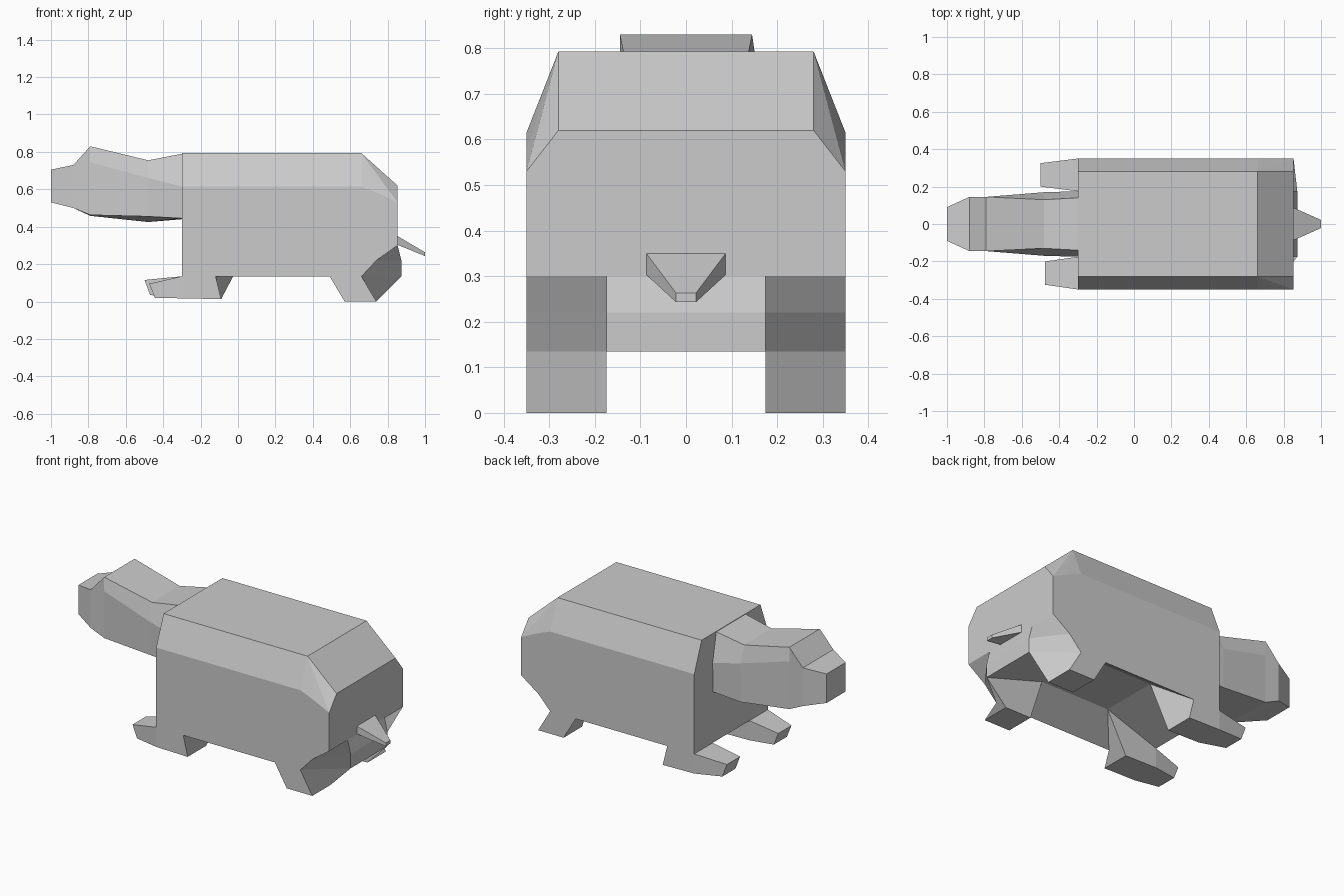
import bpy, bmesh

if "Cube" in bpy.data.objects:
    bpy.data.objects.remove(bpy.data.objects["Cube"])


def finish(bm, name):
    bmesh.ops.remove_doubles(bm, verts=bm.verts, dist=0.0005)
    bmesh.ops.recalc_face_normals(bm, faces=bm.faces)
    me = bpy.data.meshes.new(name)
    bm.to_mesh(me)
    bm.free()
    ob = bpy.data.objects.new(name, me)
    bpy.context.collection.objects.link(ob)
    return ob


def loft(bm, rings, cap_start=True, cap_end=True, closed=True):
    loops = [[bm.verts.new(p) for p in r] for r in rings]
    for a, b in zip(loops, loops[1:]):
        n = len(a)
        for i in range(n if closed else n - 1):
            j = (i + 1) % n
            bm.faces.new((a[i], a[j], b[j], b[i]))
    if cap_start:
        bm.faces.new(loops[0])
    if cap_end:
        bm.faces.new(loops[-1])


def mirrored_ring(half):
    return half + [(x, -y, z) for x, y, z in reversed(half)]


# Body: convex chamfered upper block
bm = bmesh.new()
upper = [(-.3, .35, .30), (.853, .35, .30), (-.3, .35, .615), (.66, .35, .615),
         (.76, .35, .575), (.853, .35, .53), (.853, .28, .62),
         (.66, .28, .793), (-.3, .28, .793)]
verts = [bm.verts.new(p) for p in mirrored_ring(upper)]
bmesh.ops.convex_hull(bm, input=verts)
bm.normal_update()
base = [f for f in bm.faces if all(abs(v.co.z - .30) < .001 for v in f.verts)]
bmesh.ops.delete(bm, geom=base, context='FACES')
# Body: tucked haunches below it
lower = [(.30, .853, .853), (.22, .74, .873), (.135, .66, .873)]
loft(bm, [mirrored_ring([(-.3, .35, z), (xo, .35, z), (xi, .175, z)])
          for z, xo, xi in lower], cap_start=False, cap_end=False)
# Body: arched belly, outer edge and raised middle
belly = [(-.3, -.3, .135), (-.12, .035, .25), (.49, .49, .25), (.66, .873, .135)]
loft(bm, [mirrored_ring([(xo, .35, .135), (xi, .175, z)]) for xo, xi, z in belly],
     cap_start=False, cap_end=False, closed=False)
finish(bm, "body")

# Head and neck: x, (top, mid, low) half widths, top z, mid z, low z on each side
bm = bmesh.new()
sections = [
    (-.30, (.14, .175, .17), .79, .615, .445, .44),
    (-.48, (.13, .17, .165), .755, .66, .455, .425),
    (-.79, (.145, .145, .145), .83, .745, .463, .458),
    (-.88, (.145, .145, .145), .73, .66, .50, .50),
    (-1.0, (.09, .09, .09), .705, .63, .53, .53),
]
loft(bm, [[(x, -w[0], zt), (x, -w[1], zm), (x, -w[2], zr),
           (x, w[2], zl), (x, w[1], zm), (x, w[0], zt)]
          for x, w, zt, zm, zr, zl in sections])
finish(bm, "head")

# Front legs: the two paws differ slightly in reach and lift
for s, side, tip, zt, zb in ((-1, "right", -.475, .095, .02),
                             (1, "left", -.50, .115, .035)):
    bm = bmesh.new()
    loft(bm, [
        [(-.12, s*.35, .135), (.035, s*.175, .25), (-.09, s*.175, .013), (-.09, s*.35, .013)],
        [(-.3, s*.35, .135), (-.3, s*.175, .135), (-.3, s*.175, .017), (-.3, s*.35, .017)],
        [(tip, s*.325, zt), (tip, s*.20, zt), (tip + .03, s*.20, zb), (tip + .03, s*.325, zb)],
    ], cap_end=True)
    finish(bm, "front_leg_" + side)

# Rear legs
for s, side in ((-1, "right"), (1, "left")):
    bm = bmesh.new()
    loft(bm, [
        [(.49, s*.35, .135), (.66, s*.35, .135), (.873, s*.175, .135), (.49, s*.175, .25)],
        [(.57, s*.35, 0), (.74, s*.35, 0), (.74, s*.175, 0), (.57, s*.175, 0)],
    ], cap_start=False)
    finish(bm, "rear_leg_" + side)

# Tail
bm = bmesh.new()
loft(bm, [mirrored_ring([(x, w, zt), (x, w, zb)]) for x, w, zt, zb in
          ((.853, .087, .35, .303), (1.0, .022, .263, .243))])
finish(bm, "tail")
